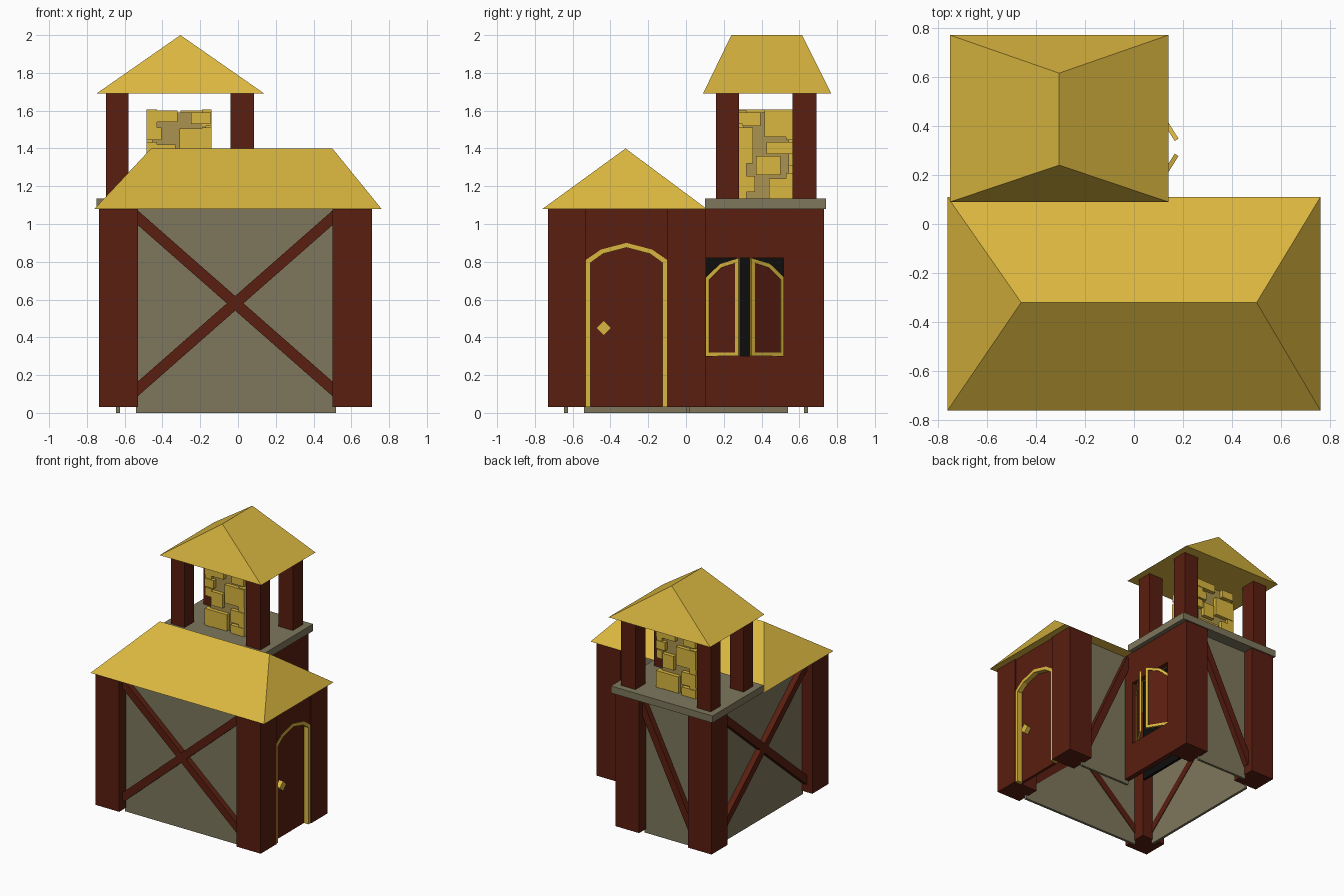
import bpy, bmesh, math
from mathutils import Vector

if "Cube" in bpy.data.objects:
    bpy.data.objects.remove(bpy.data.objects["Cube"])


def material(name, rgb):
    m = bpy.data.materials.new(name)
    m.diffuse_color = (*rgb, 1)
    m.use_nodes = True
    m.node_tree.nodes["Principled BSDF"].inputs["Base Color"].default_value = m.diffuse_color
    return m


GOLD = material("gold", (0.70, 0.47, 0.05))
WOOD = material("brown_wood", (0.10, 0.013, 0.005))
WALL = material("plaster", (0.21, 0.185, 0.11))
CORE = material("mortar", (0.40, 0.29, 0.08))
DARK = material("dark", (0.004, 0.004, 0.004))


def build(name, verts, faces, mat):
    bm = bmesh.new()
    vs = [bm.verts.new(v) for v in verts]
    for f in faces:
        bm.faces.new([vs[i] for i in f])
    bmesh.ops.recalc_face_normals(bm, faces=bm.faces)
    me = bpy.data.meshes.new(name)
    bm.to_mesh(me)
    bm.free()
    me.materials.append(mat)
    ob = bpy.data.objects.new(name, me)
    bpy.context.collection.objects.link(ob)
    return ob


def prism(name, pts, w0, w1, place, mat):
    """Extrude a 2D outline from w0 to w1; place maps (u, v, w) to space."""
    n = len(pts)
    verts = [place(u, v, w) for w in (w0, w1) for u, v in pts]
    faces = [range(n), range(n, 2 * n)]
    faces += [(i, (i + 1) % n, n + (i + 1) % n, n + i) for i in range(n)]
    return build(name, verts, faces, mat)


def ring(name, outer, inner, w0, w1, place, mat):
    """Closed frame between two outlines."""
    n = len(outer)
    verts = [place(u, v, w) for w in (w0, w1) for p in (outer, inner) for u, v in p]
    faces = []
    for i in range(n):
        j = (i + 1) % n
        for a, b in ((0, n), (2 * n, 3 * n), (0, 2 * n), (n, 3 * n)):
            faces.append((a + i, a + j, b + j, b + i))
    return build(name, verts, faces, mat)


def along_x(u, v, w):
    return (w, u, v)


def along_y(u, v, w):
    return (u, w, v)


def box(name, x, y, z, mat):
    pts = [(x[0], z[0]), (x[1], z[0]), (x[1], z[1]), (x[0], z[1])]
    return prism(name, pts, y[0], y[1], along_y, mat)


def brace(name, a, b, w0, w1, place):
    """Diagonal beam from a to b in a wall plane."""
    a, b = Vector(a), Vector(b)
    d = (b - a).normalized()
    s = Vector((-d.y, d.x)) * 0.029
    prism(name, [a - s, b - s, b + s, a + s], w0, w1, place, WOOD)


def hip_roof(name, x, y, z, ridge):
    verts = [(x[0], y[0], z[0]), (x[1], y[0], z[0]), (x[1], y[1], z[0]), (x[0], y[1], z[0])]
    verts += [(*p, z[1]) for p in ridge]
    if ridge[0][1] == ridge[1][1]:      # ridge runs along x
        faces = [(0, 1, 5, 4), (1, 2, 5), (2, 3, 4, 5), (3, 0, 4)]
    else:                               # ridge runs along y
        faces = [(0, 1, 4), (1, 2, 5, 4), (2, 3, 5), (3, 0, 4, 5)]
    build(name, verts, faces + [(0, 1, 2, 3)], GOLD)


# Roofs
hip_roof("main_roof", (-0.76, 0.76), (-0.76, 0.11), (1.08, 1.40), [(-0.46, -0.32), (0.50, -0.32)])
hip_roof("tower_roof", (-0.75, 0.14), (0.09, 0.77), (1.69, 2.0), [(-0.305, 0.24), (-0.305, 0.615)])

# Corner posts of the house
L, R, M = (-0.735, -0.53), (0.50, 0.71), (-0.10, 0.105)
F, B, I = (-0.73, -0.53), (0.53, 0.73), (-0.10, 0.105)
for i, (x, y) in enumerate([(L, F), (R, F), (R, I), (L, B), (M, B)]):
    box(f"corner_post_{i}", x, y, (0.03, 1.08), WOOD)

# Recessed plaster walls
box("front_wall", (-0.54, 0.52), (-0.645, -0.625), (0, 1.08), WALL)
box("left_wall", (-0.645, -0.625), (-0.54, 0.54), (0, 1.08), WALL)
box("back_wall", (-0.54, -0.09), (0.625, 0.645), (0, 1.08), WALL)
box("inner_back_wall", (0.07, 0.52), (0.0, 0.02), (0, 1.08), WALL)

# Diagonal braces
lo, hi = 0.11, 1.05
for k, (z0, z1) in enumerate(((lo, hi), (hi, lo))):
    brace(f"front_brace_{k}", (-0.55, z0), (0.52, z1), -0.69, -0.62, along_y)
    brace(f"left_brace_{k}", (-0.55, z0), (0.55, z1), -0.69, -0.62, along_x)
brace("back_brace", (-0.55, lo), (-0.08, hi), 0.62, 0.69, along_y)
brace("inner_back_brace", (0.52, lo), (0.09, hi), -0.005, 0.06, along_y)

# Door: panel, arched header, frame and diamond knob
arch = [(-0.53, 0.81), (-0.45, 0.865), (-0.315, 0.90), (-0.18, 0.865), (-0.10, 0.81)]
inner = [(-0.505, 0.795), (-0.44, 0.842), (-0.315, 0.875), (-0.19, 0.842), (-0.125, 0.795)]
box("door_panel", (0.645, 0.665), (-0.54, -0.09), (0.03, 0.9), WOOD)
prism("door_header", arch + [(-0.10, 1.08), (-0.53, 1.08)], 0.645, 0.70, along_x, WOOD)
prism("door_frame", [(-0.53, 0.03)] + arch + [(-0.10, 0.03), (-0.125, 0.03)] + inner[::-1] + [(-0.505, 0.03)],
      0.65, 0.705, along_x, GOLD)
prism("door_knob", [(-0.475, 0.45), (-0.435, 0.41), (-0.395, 0.45), (-0.435, 0.49)],
      0.66, 0.70, along_x, GOLD)

# Window wall of the rear wing, with dark backing behind the opening
wx = (0.065, 0.105)
box("window_wall_below", wx, (0.02, 0.54), (0.03, 0.30), WOOD)
box("window_wall_above", wx, (0.02, 0.54), (0.82, 1.08), WOOD)
box("window_wall_side", wx, (0.515, 0.54), (0.30, 0.82), WOOD)
box("window_wall_inner_side", wx, (0.02, 0.105), (0.30, 0.82), WOOD)
box("window_backing", (-0.03, -0.01), (0.09, 0.53), (0.04, 0.88), DARK)

# Half-open shutters
outer_s = [(0, 0.30), (0.205, 0.30), (0.205, 0.82), (0.09, 0.79), (0, 0.715)]
inner_s = [(0.022, 0.32), (0.183, 0.32), (0.183, 0.793), (0.098, 0.77), (0.022, 0.705)]
for name, hinge, sign in (("front", 0.108, 1), ("rear", 0.517, -1)):
    c, s = math.cos(math.radians(32)), math.sin(math.radians(32))

    def place(u, v, w, hinge=hinge, sign=sign):
        return (0.065 + u * s + w * c, hinge + sign * (u * c - w * s), v)
    ring(f"{name}_shutter_frame", outer_s, inner_s, -0.009, 0.009, place, GOLD)
    prism(f"{name}_shutter_panel", inner_s, -0.004, 0.004, place, WOOD)

# Tower platform and posts
box("tower_platform", (-0.75, 0.14), (0.10, 0.74), (1.08, 1.135), WALL)
for i, x in enumerate(((-0.70, -0.58), (-0.04, 0.085))):
    for j, y in enumerate(((0.16, 0.28), (0.565, 0.69))):
        box(f"tower_post_{i}{j}", x, y, (1.13, 1.69), WOOD)

# Stone chimney: core with raised blocks on all sides
box("chimney_core", (-0.455, -0.17), (0.305, 0.545), (1.13, 1.59), CORE)
side = [(0.30, 0.395, 1.52, 1.59), (0.415, 0.57, 1.46, 1.605), (0.28, 0.355, 1.32, 1.51),
        (0.425, 0.57, 1.37, 1.435), (0.37, 0.50, 1.26, 1.36), (0.28, 0.365, 1.17, 1.255),
        (0.44, 0.57, 1.135, 1.24)]
face = [(-0.485, -0.32, 1.54, 1.60), (-0.485, -0.405, 1.445, 1.51), (-0.31, -0.14, 1.36, 1.505),
        (-0.43, -0.33, 1.31, 1.42), (-0.485, -0.29, 1.14, 1.27), (-0.26, -0.14, 1.22, 1.32),
        (-0.26, -0.14, 1.135, 1.20), (-0.25, -0.145, 1.53, 1.59)]
for i, (a, b, z0, z1) in enumerate(side):
    box(f"right_stone_{i}", (-0.19, -0.14), (a, b), (z0, z1), GOLD)
    box(f"left_stone_{i}", (-0.485, -0.43), (0.85 - b, 0.85 - a), (z0, z1), GOLD)
for i, (a, b, z0, z1) in enumerate(face):
    box(f"front_stone_{i}", (a, b), (0.275, 0.32), (z0, z1), GOLD)
    box(f"back_stone_{i}", (-0.625 - b, -0.625 - a), (0.53, 0.575), (z0, z1), GOLD)
